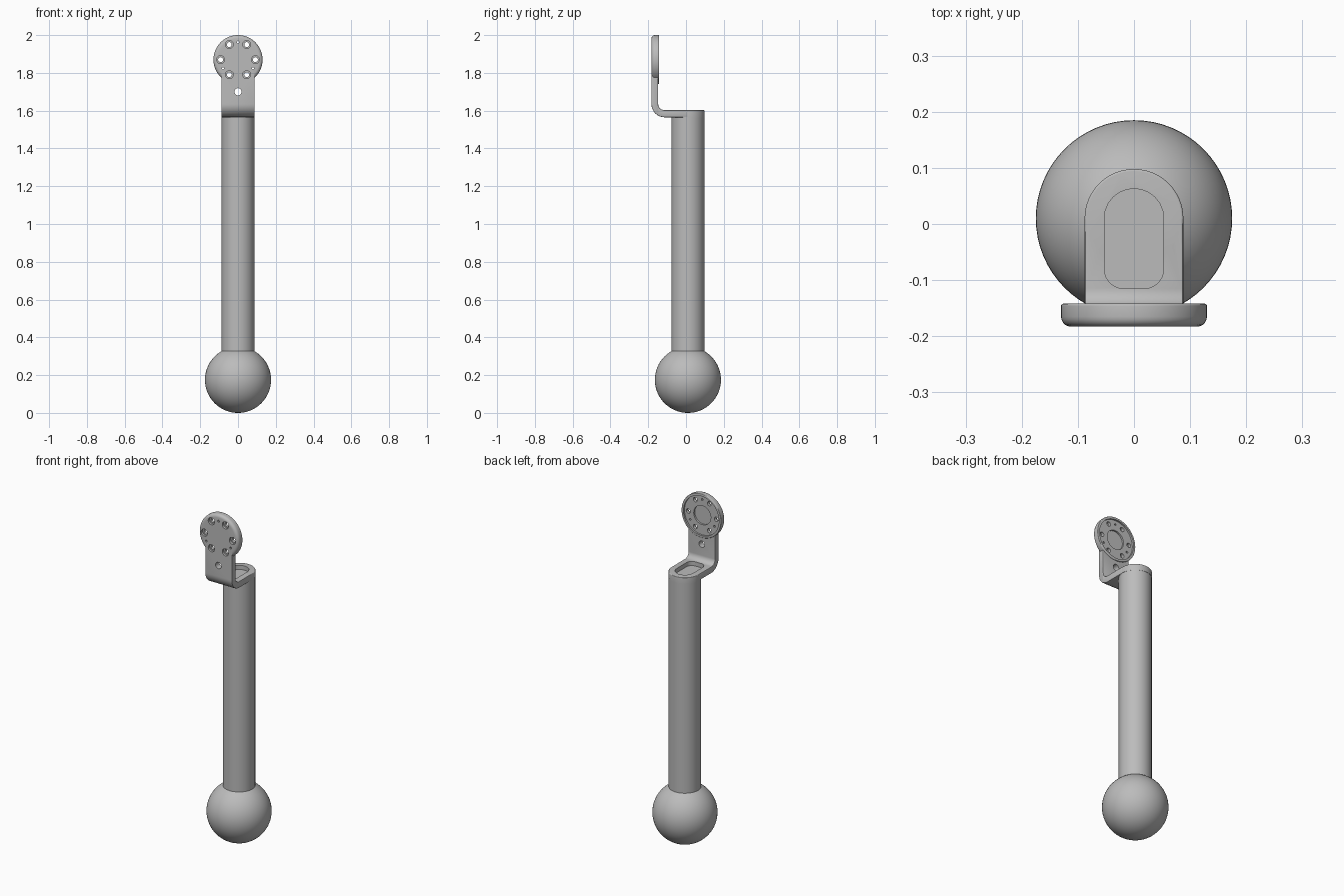
import bpy, bmesh
from math import pi, sin, cos, radians
from mathutils import Matrix, Vector

cube = bpy.data.objects.get("Cube")
if cube:
    bpy.data.objects.remove(cube)

grey = bpy.data.materials.new("plain grey")
grey.use_nodes = True
colour = (0.5, 0.5, 0.5, 1)
grey.diffuse_color = colour
grey.node_tree.nodes["Principled BSDF"].inputs["Base Color"].default_value = colour

AXIS_Y = 0.01            # shaft axis
R = 0.088                # shaft radius, also half the strap width
DISC_Z = 1.87
FRONT, BACK = -0.183, -0.142


def make(name, bm):
    bmesh.ops.recalc_face_normals(bm, faces=bm.faces[:])
    mesh = bpy.data.meshes.new(name)
    bm.to_mesh(mesh)
    bm.free()
    mesh.materials.append(grey)
    obj = bpy.data.objects.new(name, mesh)
    bpy.context.collection.objects.link(obj)
    return obj


def cylinder(name, radius, start, end, sides=64, bevels=()):
    """Cylinder between two points; bevels holds (end index, width) pairs."""
    a, b = Vector(start), Vector(end)
    d = b - a
    bm = bmesh.new()
    bmesh.ops.create_cone(bm, cap_ends=True, segments=sides, radius1=radius,
                          radius2=radius, depth=d.length)
    for which, width in bevels:
        zs = [v.co.z for v in bm.verts]
        level = max(zs) if which else min(zs)
        rim = [e for e in bm.edges if all(abs(v.co.z - level) < 1e-5 for v in e.verts)]
        bmesh.ops.bevel(bm, geom=rim, offset=width, segments=5, profile=0.5,
                        affect='EDGES')
    turn = Vector((0, 0, 1)).rotation_difference(d).to_matrix().to_4x4()
    bm.transform(Matrix.Translation((a + b) / 2) @ turn)
    return make(name, bm)


def prism(name, points, shift, bevel=0):
    """Extrude a closed outline along shift, optionally rounding its rims."""
    bm = bmesh.new()
    face = bm.faces.new([bm.verts.new(p) for p in points])
    result = bmesh.ops.extrude_face_region(bm, geom=[face], use_keep_orig=True)
    moved = [g for g in result["geom"] if isinstance(g, bmesh.types.BMVert)]
    bmesh.ops.translate(bm, verts=moved, vec=shift)
    bmesh.ops.recalc_face_normals(bm, faces=bm.faces[:])
    if bevel:
        axis = Vector(shift).normalized()
        rims = [e for e in bm.edges
                if abs((e.verts[0].co - e.verts[1].co).normalized().dot(axis)) < 0.1]
        bmesh.ops.bevel(bm, geom=rims, offset=bevel, segments=2, profile=0.5,
                        affect='EDGES')
    return make(name, bm)


def arc(cx, cy, radius, a0, a1, n=12):
    return [(cx + radius * cos(radians(a0 + (a1 - a0) * i / n)),
             cy + radius * sin(radians(a0 + (a1 - a0) * i / n))) for i in range(n + 1)]


def combine(obj, other, operation):
    mod = obj.modifiers.new("combine", 'BOOLEAN')
    mod.operation, mod.solver, mod.object = operation, 'EXACT', other
    bpy.context.view_layer.objects.active = obj
    bpy.ops.object.modifier_apply(modifier=mod.name)
    bpy.data.objects.remove(other)


# Ball and shaft
bm = bmesh.new()
bmesh.ops.create_uvsphere(bm, u_segments=64, v_segments=32, radius=0.175)
bm.transform(Matrix.Translation((0, AXIS_Y, 0.175)))
ball = make("ball", bm)
shaft = cylinder("shaft", R - 0.001, (0, AXIS_Y, 0.3), (0, AXIS_Y, 1.572))

# Bent strap, side outline in y and z
BOTTOM, TOP, INNER = 1.565, 1.603, -0.147
outline = (arc(FRONT + 0.07, BOTTOM + 0.07, 0.07, 180, 270)
           + [(AXIS_Y, BOTTOM), (AXIS_Y, TOP)]
           + arc(INNER + 0.032, TOP + 0.032, 0.032, 270, 180)
           + [(INNER, DISC_Z), (FRONT, DISC_Z)])
bracket = prism("bracket", [(-R, y, z) for y, z in outline], (2 * R, 0, 0), 0.004)

# Rounded strap end and round mounting disc
combine(bracket, cylinder("strap_end", R, (0, AXIS_Y, BOTTOM), (0, AXIS_Y, TOP),
                          bevels=[(1, 0.004)]), 'UNION')
combine(bracket, cylinder("mounting_disc", 0.13, (0, FRONT, DISC_Z), (0, BACK, DISC_Z),
                          bevels=[(0, 0.018), (1, 0.004)]), 'UNION')

# Slot pocket on the foot
slot = arc(0, AXIS_Y, 0.053, 0, 180) + arc(-0.018, -0.08, 0.035, 180, 270, 8) \
    + arc(0.018, -0.08, 0.035, 270, 360, 8)
combine(bracket, prism("slot_cutter", [(x, y, 1.578) for x, y in slot], (0, 0, 0.1)),
        'DIFFERENCE')


def bore(radius, x, z, y0, y1, sides=24):
    combine(bracket, cylinder("bore_cutter", radius, (x, y0, z), (x, y1, z), sides),
            'DIFFERENCE')


# Recessed back of the disc, centre pocket and strap hole
bore(0.116, 0, DISC_Z, -0.152, -0.1, 64)
bore(0.056, 0, DISC_Z, -0.162, -0.1, 48)
bore(0.019, 0, 1.70, -0.3, -0.1)

# Ring of counterbored screw holes with small pin holes between
for i in range(6):
    a = i * pi / 3
    x, z = 0.092 * cos(a), DISC_Z + 0.092 * sin(a)
    bore(0.021, x, z, -0.25, FRONT + 0.013)
    bore(0.013, x, z, -0.25, -0.1)
for i in range(3):
    a = pi / 2 + i * 2 * pi / 3
    bore(0.006, 0.092 * cos(a), DISC_Z + 0.092 * sin(a), -0.25, -0.1, 12)

# Smooth shading with sharp edges kept
bpy.ops.object.select_all(action='DESELECT')
for obj in (ball, shaft, bracket):
    obj.select_set(True)
bpy.context.view_layer.objects.active = bracket
bpy.ops.object.shade_smooth_by_angle(angle=radians(30))
